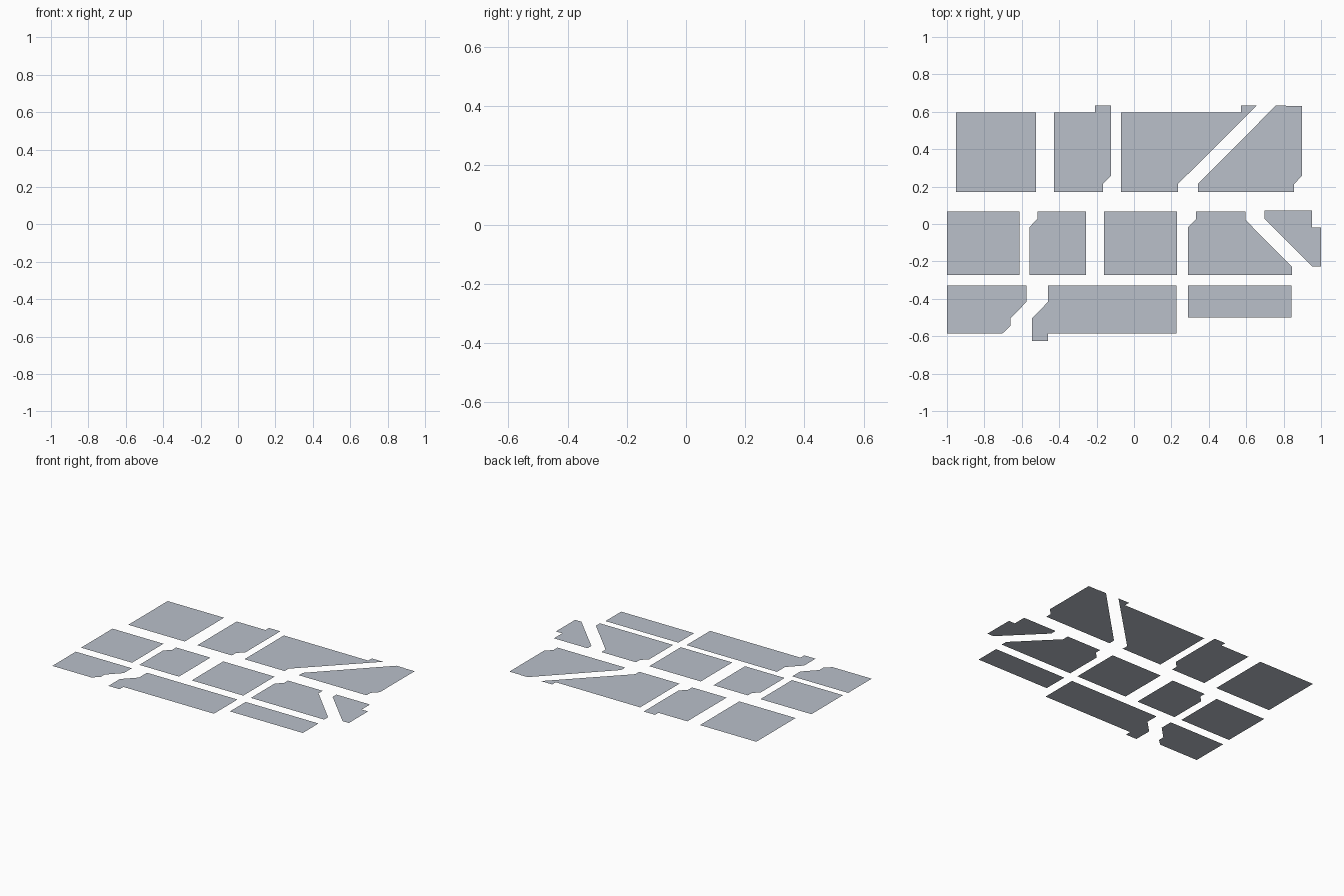
import bpy, bmesh

if "Cube" in bpy.data.objects:
    bpy.data.objects.remove(bpy.data.objects["Cube"])

PITCH = 0.0857      # paving tile size
UPPER, LOWER = 0.0065, 0.0005   # paving heights

paving = bpy.data.materials.new("pale_blue_grey_paving")
paving.diffuse_color = (0.49, 0.53, 0.59, 1)
paving.use_nodes = True
paving.node_tree.nodes["Principled BSDF"].inputs["Base Color"].default_value = paving.diffuse_color


def block(name, pts, z, seams_x=(), seams_y=()):
    """Flat pavement: outline cut into tiles, with open joints on chosen grid lines."""
    bm = bmesh.new()
    face = bm.faces.new([bm.verts.new((x, y, z)) for x, y in pts])
    face.normal_update()
    if face.normal.z < 0:
        face.normal_flip()
    joints = set()
    for axis, seams in ((0, seams_x), (1, seams_y)):
        lo = min(p[axis] for p in pts)
        hi = max(p[axis] for p in pts)
        k = 1
        while lo + k * PITCH < hi - 0.01:
            co, no = [0, 0, z], [0, 0, 0]
            co[axis], no[axis] = lo + k * PITCH, 1
            bmesh.ops.bisect_plane(bm, geom=bm.verts[:] + bm.edges[:] + bm.faces[:],
                                   dist=0.0005, plane_co=co, plane_no=no)
            if k in seams:
                joints.add((axis, co[axis]))
            k += 1

    def diagonal(e):
        d = e.verts[0].co - e.verts[1].co
        return e.is_boundary and abs(d.x) > 0.004 and abs(d.y) > 0.004

    # stepped joints follow the cut corners, straight joints follow the grid
    edges = set()
    for f in bm.faces:
        if any(diagonal(e) for e in f.edges):
            edges.update(e for e in f.edges if not e.is_boundary)
    for e in bm.edges:
        if not e.is_boundary and any(all(abs(v.co[a] - p) < 0.001 for v in e.verts)
                                     for a, p in joints):
            edges.add(e)
    bmesh.ops.split_edges(bm, edges=list(edges))
    me = bpy.data.meshes.new(name)
    bm.to_mesh(me)
    bm.free()
    me.materials.append(paving)
    bpy.context.collection.objects.link(bpy.data.objects.new(name, me))


def rect(x0, x1, y0, y1):
    return [(x0, y0), (x1, y0), (x1, y1), (x0, y1)]


# back row
block("back_left_block", rect(-0.952, -0.524, 0.171, 0.597), UPPER, (1, 2, 4), (1, 2, 4))
block("back_middle_block", rect(-0.428, -0.209, 0.171, 0.597), UPPER, (1, 2), (1, 2, 4))
block("back_middle_strip", [(-0.209, 0.171), (-0.166, 0.171), (-0.166, 0.214), (-0.123, 0.257),
                            (-0.123, 0.634), (-0.209, 0.634)], UPPER, (), (1, 2, 3, 4))
block("back_wedge_block", [(-0.07, 0.171), (0.235, 0.171), (0.235, 0.214), (0.658, 0.634),
                           (0.572, 0.634), (0.572, 0.595), (-0.07, 0.597)],
      UPPER, (1, 3, 5), (3, 4))
block("back_right_triangle", [(0.342, 0.171), (0.813, 0.171), (0.813, 0.634), (0.759, 0.634),
                              (0.342, 0.214)], UPPER, (4,), (1, 2))
block("back_right_strip", [(0.813, 0.171), (0.856, 0.171), (0.856, 0.214), (0.898, 0.257),
                           (0.898, 0.632), (0.813, 0.632)], UPPER, (), (1, 2, 4))

# middle row
block("middle_left_block", rect(-1.0, -0.613, -0.273, 0.068), UPPER, (1, 2, 3), (1, 3))
block("middle_second_block", [(-0.558, -0.273), (-0.257, -0.273), (-0.257, 0.068),
                              (-0.517, 0.068), (-0.517, 0.027), (-0.558, -0.016)],
      UPPER, (1, 2), (1, 3))
block("middle_third_block", rect(-0.16, 0.231, -0.273, 0.068), UPPER, (1, 3, 4), (1, 3))
block("middle_wedge_block", [(0.289, -0.273), (0.845, -0.273), (0.845, -0.23), (0.595, 0.023),
                             (0.595, 0.068), (0.332, 0.068), (0.332, 0.027), (0.289, -0.016)],
      UPPER, (1, 2, 3), (1, 3))
block("middle_right_triangle", [(0.952, -0.226), (1.0, -0.226), (1.0, -0.018), (0.952, -0.018),
                                (0.952, 0.072), (0.697, 0.072), (0.697, 0.03)],
      UPPER, (2,), (1, 2))

# front row
block("front_left_block", [(-1.0, -0.585), (-0.703, -0.585), (-0.66, -0.545), (-0.66, -0.503),
                           (-0.575, -0.417), (-0.575, -0.33), (-1.0, -0.33)],
      LOWER, (1, 2, 3), (1, 2))
block("front_long_block", [(-0.46, -0.585), (0.227, -0.585), (0.227, -0.33), (-0.46, -0.33)],
      LOWER, (1, 2, 4, 5, 6, 7), (1,))
block("front_long_block_corner", [(-0.545, -0.626), (-0.46, -0.626), (-0.46, -0.417),
                                  (-0.545, -0.503)], LOWER, (), (1,))
block("front_right_block", rect(0.289, 0.842, -0.5, -0.33), LOWER, (1, 2, 4, 5), (1,))

# rest the lowest paving on the ground
for ob in bpy.context.collection.objects:
    ob.location.z = -LOWER
